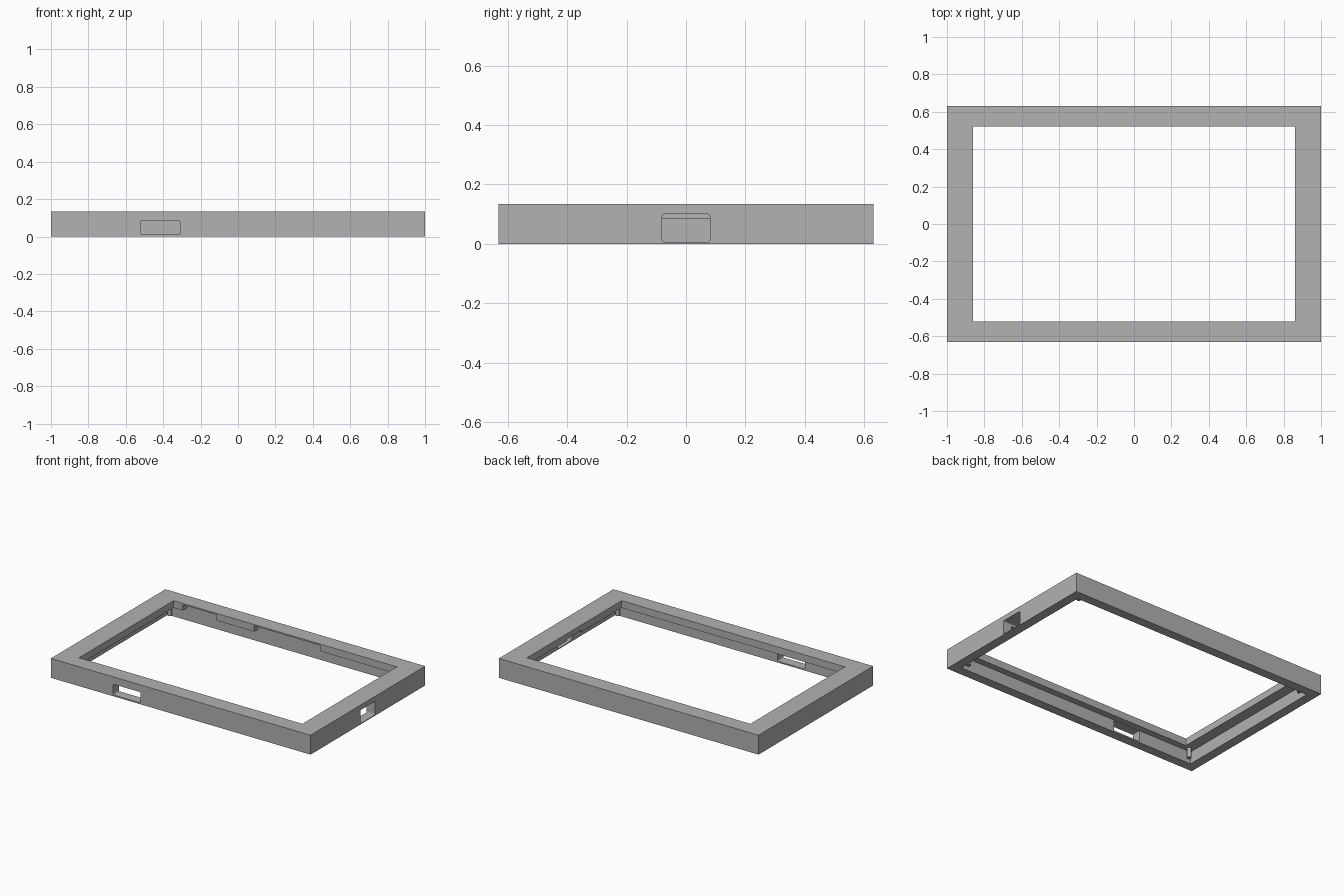
import bpy
import bmesh
from mathutils import Vector

if "Cube" in bpy.data.objects:
    bpy.data.objects.remove(bpy.data.objects["Cube"], do_unlink=True)

HX, HY, TOP = 1.0, 0.63, 0.135      # outer half sizes and height
WALL = 0.065                        # side wall thickness
LIP_Z = 0.085                       # underside of the top lip

grey = bpy.data.materials.new("plain_grey")
grey.use_nodes = True
grey.diffuse_color = (0.445, 0.445, 0.445, 1)
grey.node_tree.nodes["Principled BSDF"].inputs["Base Color"].default_value = grey.diffuse_color


def add_object(name, bm):
    mesh = bpy.data.meshes.new(name)
    bm.to_mesh(mesh)
    bm.free()
    mesh.materials.append(grey)
    obj = bpy.data.objects.new(name, mesh)
    bpy.context.collection.objects.link(obj)
    return obj


def box(name, low, high, round_axis=None):
    """Box between two corners, optionally rounded along one axis."""
    low, high = Vector(low), Vector(high)
    bm = bmesh.new()
    bmesh.ops.create_cube(bm, size=1)
    bmesh.ops.scale(bm, vec=high - low, verts=bm.verts)
    bmesh.ops.translate(bm, vec=(low + high) / 2, verts=bm.verts)
    if round_axis is not None:
        edges = [e for e in bm.edges
                 if abs(e.verts[0].co[round_axis] - e.verts[1].co[round_axis]) > 0.01]
        bmesh.ops.bevel(bm, geom=edges, offset=0.006, segments=3, profile=0.5, affect='EDGES')
    return add_object(name, bm)


def carve(target, cutter):
    """Cut one shape out of another and discard the cutter."""
    cutter.hide_render = True
    mod = target.modifiers.new("cut", 'BOOLEAN')
    mod.operation = 'DIFFERENCE'
    mod.solver = 'EXACT'
    mod.object = cutter
    bpy.context.view_layer.objects.active = target
    bpy.ops.object.modifier_apply(modifier=mod.name)
    bpy.data.objects.remove(cutter, do_unlink=True)


# Frame body with hollow underside and display window
frame = box("bezel_frame", (-HX, -HY, 0), (HX, HY, TOP))
inner_x, inner_y = HX - WALL, HY - WALL
carve(frame, box("cavity", (-inner_x, -inner_y, -0.1), (inner_x, inner_y, LIP_Z)))
carve(frame, box("window", (-0.86, -0.52, 0), (0.86, 0.52, 0.3)))

# Relief notches under the back lip
for x0, x1 in ((-0.79, -0.53), (-0.24, 0.27)):
    carve(frame, box("notch", (x0, 0.45, 0.04), (x1, inner_y, 0.125)))

# Cable openings in the front and right walls
carve(frame, box("front_port", (-0.52, -0.7, 0.01), (-0.31, -0.54, 0.084), 1))
carve(frame, box("side_port", (0.8, -0.08, 0.006), (1.1, 0.08, 0.10), 0))

# Locating pegs under the four corners of the lip
for sx, side in ((-1, "right"), (1, "left")):
    for sy, end in ((-1, "front"), (1, "back")):
        bm = bmesh.new()
        bmesh.ops.create_cone(bm, cap_ends=True, segments=20, radius1=0.014,
                              radius2=0.014, depth=0.08)
        bmesh.ops.translate(bm, vec=(sx * 0.9, sy * 0.535, 0.058), verts=bm.verts)
        peg = add_object(f"{end}_{side}_peg", bm)
        for obj in bpy.context.selected_objects:
            obj.select_set(False)
        peg.select_set(True)
        bpy.context.view_layer.objects.active = peg
        bpy.ops.object.shade_smooth_by_angle()
